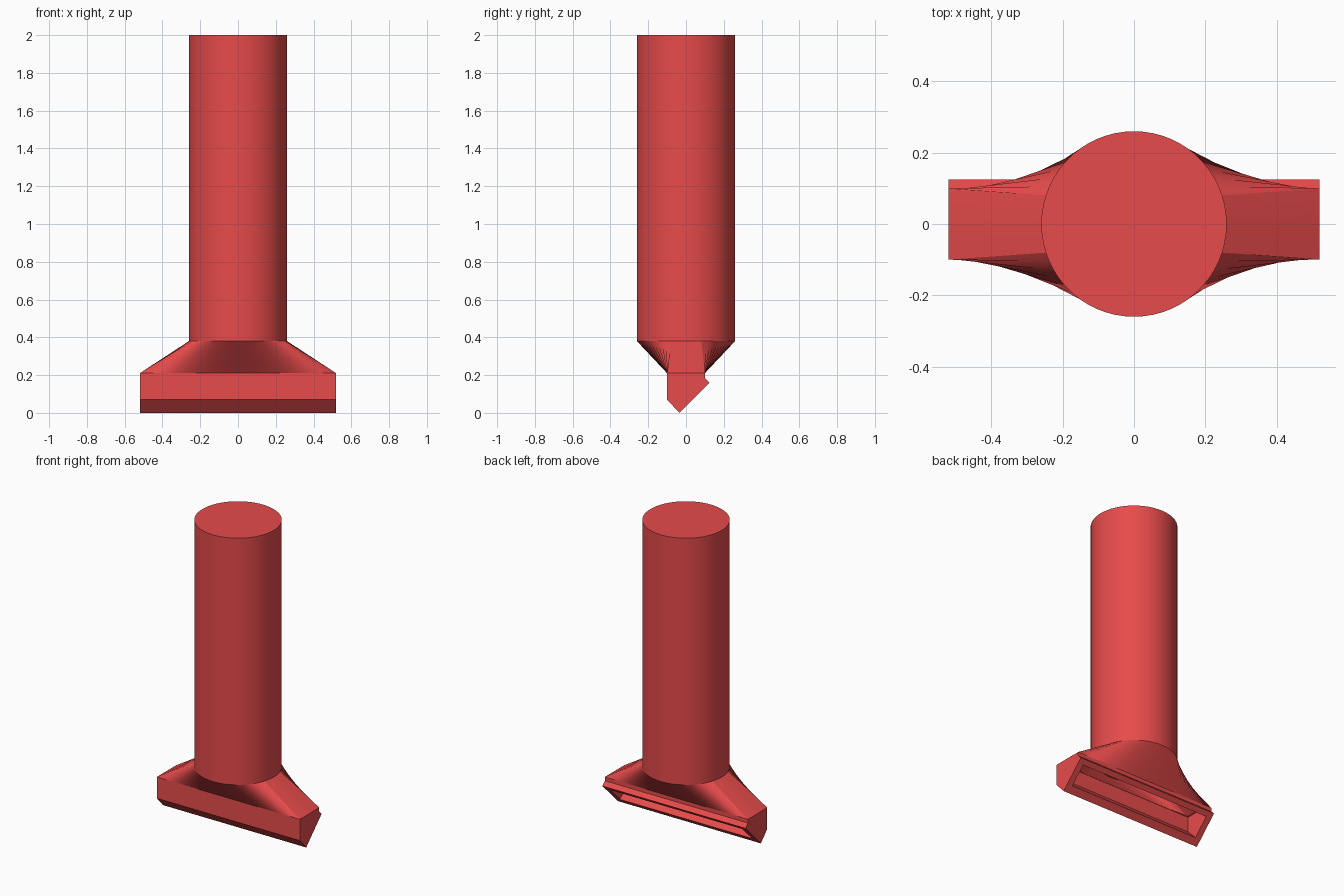
import bpy, bmesh, math

if "Cube" in bpy.data.objects:
    bpy.data.objects.remove(bpy.data.objects["Cube"])

mat = bpy.data.materials.new("red_plastic")
mat.diffuse_color = (0.8, 0.07, 0.07, 1)
mat.use_nodes = True
mat.node_tree.nodes["Principled BSDF"].inputs["Base Color"].default_value = mat.diffuse_color
SEG = 60
CORNER = math.radians(18)   # circle angle that meets a rectangle corner


def ring(kind, z, a, b=0):
    """Circle of radius a, or rectangle of half sizes a, b, with matching points."""
    pts = []
    for i in range(SEG):
        t = 2 * math.pi * i / SEG
        c, s = math.cos(t), math.sin(t)
        if kind == "circle":
            pts.append((a * c, a * s, z))
        else:
            pts.append((a * max(-1, min(1, c / math.cos(CORNER))),
                        b * max(-1, min(1, s / math.sin(CORNER))), z))
    return pts


def loft(name, rings):
    """Closed skin through a stack of equal rings."""
    bm = bmesh.new()
    loops = [[bm.verts.new(p) for p in r] for r in rings]
    n = len(loops[0])
    for lo, hi in zip(loops, loops[1:]):
        for i in range(n):
            j = (i + 1) % n
            bm.faces.new((lo[i], lo[j], hi[j], hi[i]))
    bm.faces.new(loops[0][::-1])
    bm.faces.new(loops[-1])
    bmesh.ops.recalc_face_normals(bm, faces=bm.faces)
    me = bpy.data.meshes.new(name)
    bm.to_mesh(me)
    bm.free()
    ob = bpy.data.objects.new(name, me)
    bpy.context.collection.objects.link(ob)
    me.materials.append(mat)
    return ob


def prism(name, profile, half):
    """Side profile (y, z) extruded across x."""
    return loft(name, [[(x, y, z) for y, z in profile] for x in (-half, half)])


def cut(ob, cutter):
    m = ob.modifiers.new("cut", "BOOLEAN")
    m.operation = "DIFFERENCE"
    m.solver = "EXACT"
    m.object = cutter
    bpy.context.view_layer.objects.active = ob
    bpy.ops.object.modifier_apply(modifier=m.name)


# Round pipe with flared neck
neck = loft("pipe_and_neck", [ring("rect", 0.21, 0.52, 0.1),
                              ring("circle", 0.38, 0.26),
                              ring("circle", 2.0, 0.26)])

# Wide head with slanted mouth at the back
head = prism("suction_head", [(-0.1, 0.21), (-0.1, 0.07), (-0.035, 0),
                              (0.125, 0.16), (0.1, 0.185), (0.1, 0.21)], 0.52)

# Hollow interior behind the mouth
mouth = prism("mouth_cutter", [(0.02, 0.015), (0.12, 0.115), (0.07, 0.165),
                               (0.07, 0.205), (-0.07, 0.205), (-0.07, 0.105)], 0.48)
inside = loft("neck_cutter", [ring("rect", 0.2, 0.475, 0.065),
                              ring("circle", 0.37, 0.22)])
cut(head, mouth)
cut(head, inside)
cut(neck, inside)
for c in (mouth, inside):
    bpy.data.objects.remove(c)

# Smooth the round surfaces only
bpy.ops.object.select_all(action="DESELECT")
neck.select_set(True)
bpy.context.view_layer.objects.active = neck
bpy.ops.object.shade_smooth_by_angle(angle=math.radians(25))
